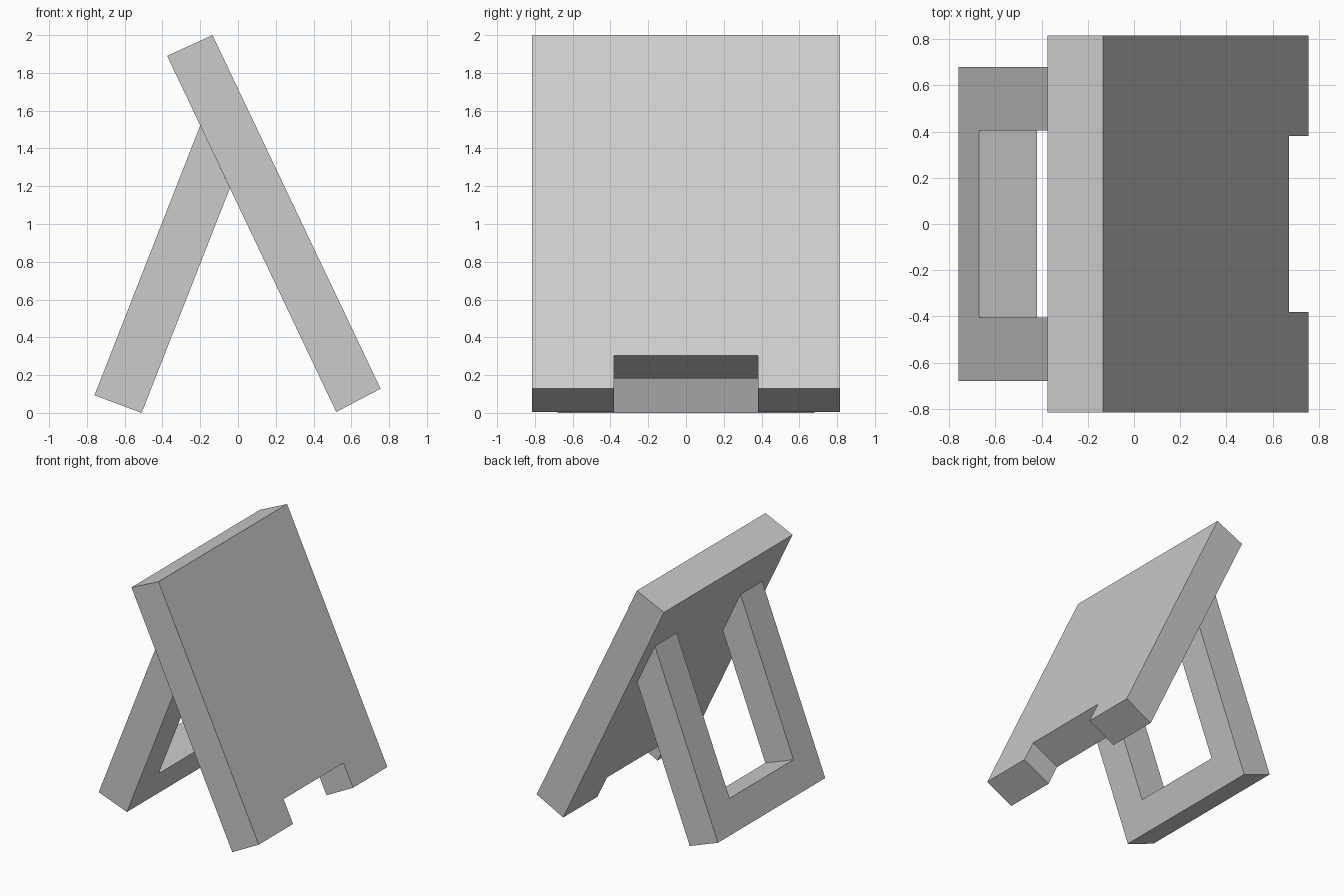
import bpy
import bmesh
from mathutils import Vector

cube = bpy.data.objects.get("Cube")
if cube:
    bpy.data.objects.remove(cube, do_unlink=True)

grey = bpy.data.materials.new("light_grey")
grey.use_nodes = True
colour = (0.6, 0.6, 0.6, 1)
grey.diffuse_color = colour
grey.node_tree.nodes["Principled BSDF"].inputs["Base Color"].default_value = colour

TOP = None  # marks an outline point that lies on the upper end of the slab


def leaning_slab(name, outer, inner, outline):
    """Solid between two leaning edges, each (bottom, top) in x, z.
    The outline gives (y, distance up the slab) for each corner."""
    bm = bmesh.new()

    def side(edge):
        low, high = (Vector((x, 0, z)) for x, z in edge)
        up = (high - low).normalized()
        points = [(high if h is TOP else low + up * h) + Vector((0, y, 0))
                  for y, h in outline]
        return [bm.verts.new(p) for p in points]

    a, b = side(outer), side(inner)
    bm.faces.new(a)
    bm.faces.new(b[::-1])
    for i in range(len(a)):
        j = (i + 1) % len(a)
        bm.faces.new((a[j], a[i], b[i], b[j]))
    bmesh.ops.recalc_face_normals(bm, faces=bm.faces)
    mesh = bpy.data.meshes.new(name)
    bm.to_mesh(mesh)
    bm.free()
    mesh.materials.append(grey)
    obj = bpy.data.objects.new(name, mesh)
    bpy.context.collection.objects.link(obj)
    return obj


def mirrored(half):
    """Complete a half outline across y = 0."""
    return half + [(-y, h) for y, h in reversed(half)]


# Front board with a notch between its two feet
leaning_slab("front_board",
             ((0.755, 0.128), (-0.135, 2.0)),
             ((0.52, 0.005), (-0.375, 1.89)),
             mirrored([(0.38, 0.196), (0.38, 0), (0.815, 0), (0.815, TOP)]))

# U-shaped rear stand, its arms cut to meet the back of the board
leaning_slab("rear_stand",
             ((-0.76, 0.093), (-0.20, 1.522)),
             ((-0.51, 0.0), (-0.043, 1.19)),
             mirrored([(0.405, 0.245), (0.405, TOP), (0.68, TOP), (0.68, 0)]))
